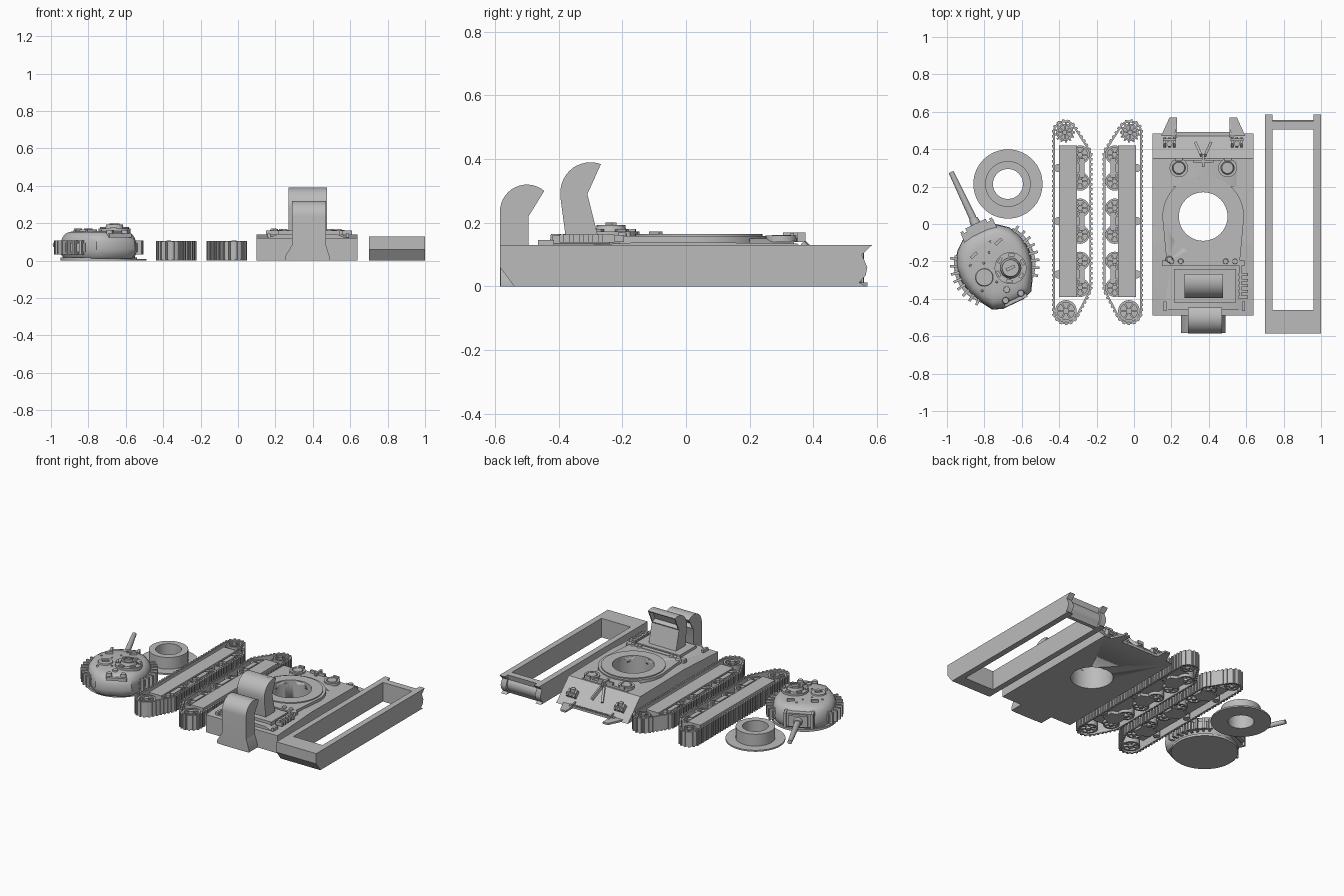
import bpy, bmesh, math
from math import sin, cos, pi, radians
from mathutils import Matrix, Vector, geometry

if "Cube" in bpy.data.objects:
    bpy.data.objects.remove(bpy.data.objects["Cube"])

grey = bpy.data.materials.new("plain_grey")
grey.use_nodes = True
grey.diffuse_color = (0.5, 0.5, 0.5, 1)
grey.node_tree.nodes["Principled BSDF"].inputs["Base Color"].default_value = (0.5, 0.5, 0.5, 1)


# ---------- helpers ----------
def finish(name, bm, matrix=Matrix()):
    bmesh.ops.recalc_face_normals(bm, faces=bm.faces)
    bm.transform(matrix)
    mesh = bpy.data.meshes.new(name)
    bm.to_mesh(mesh)
    bm.free()
    ob = bpy.data.objects.new(name, mesh)
    mesh.materials.append(grey)
    bpy.context.collection.objects.link(ob)
    bpy.ops.object.select_all(action="DESELECT")
    ob.select_set(True)
    bpy.context.view_layer.objects.active = ob
    bpy.ops.object.shade_smooth_by_angle(angle=radians(35))
    return ob


def add_box(bm, center, size, turn=0, tilt=0):
    m = Matrix.Translation(center) @ Matrix.Rotation(turn, 4, "Z") @ Matrix.Rotation(tilt, 4, "X")
    bmesh.ops.create_cube(bm, size=1, matrix=m @ Matrix.Diagonal((*size, 1)))


def add_cyl(bm, center, r, h, r2=None, n=28, rot=Matrix()):
    bmesh.ops.create_cone(bm, cap_ends=True, segments=n, radius1=r, radius2=r if r2 is None else r2,
                          depth=h, matrix=Matrix.Translation(center) @ rot)


def add_prism(bm, pts, axis, lo, hi):
    put = {"x": lambda p, d: (d, p[0], p[1]), "y": lambda p, d: (p[0], d, p[1]),
           "z": lambda p, d: (p[0], p[1], d)}[axis]
    a, b = ([bm.verts.new(put(p, d)) for p in pts] for d in (lo, hi))
    bm.faces.new(a)
    bm.faces.new(b[::-1])
    for i in range(len(pts)):
        j = (i + 1) % len(pts)
        bm.faces.new((a[i], a[j], b[j], b[i]))


def add_tube(bm, center, r_in, r_out, z0, z1, n=48):
    loops = [[bm.verts.new((center[0] + r * cos(2 * pi * i / n), center[1] + r * sin(2 * pi * i / n), z))
              for i in range(n)] for r, z in ((r_in, z0), (r_out, z0), (r_out, z1), (r_in, z1))]
    for k in range(4):
        a, b = loops[k], loops[(k + 1) % 4]
        for i in range(n):
            bm.faces.new((a[i], a[(i + 1) % n], b[(i + 1) % n], b[i]))


def arc(cx, cy, r, a0, a1, n=14):
    return [(cx + r * cos(radians(a0 + (a1 - a0) * i / n)), cy + r * sin(radians(a0 + (a1 - a0) * i / n)))
            for i in range(n + 1)]


def cut(ob, center, r):
    bm = bmesh.new()
    add_cyl(bm, center, r, 1, n=48)
    tool = finish("ring_cutter", bm)
    tool.hide_render = True
    mod = ob.modifiers.new("hole", "BOOLEAN")
    mod.operation, mod.solver, mod.object = "DIFFERENCE", "EXACT", tool
    bpy.context.view_layer.objects.active = ob
    bpy.ops.object.modifier_apply(modifier=mod.name)
    bpy.data.objects.remove(tool)


# ---------- lower hull tub ----------
bm = bmesh.new()
side = [(-.585, .13), (-.585, .06), (-.54, 0), (.565, 0), (.545, .012), (.565, .035),
        (.57, .06), (.553, .1), (.585, .13)]
for x0 in (.70, .96):
    add_prism(bm, side, "x", x0, x0 + .04)
add_prism(bm, [(-.585, .13), (-.585, .06), (-.54, 0), (-.46, 0), (-.46, .13)], "x", .74, .96)
add_prism(bm, [(.505, .13), (.505, 0), (.53, 0)] + arc(.5, .06, .055, -40, 40) + [(.55, .13)], "x", .74, .96)
finish("lower_hull_tub", bm)

# ---------- upper hull ----------
CX, RING_Y = .37, .04
bm = bmesh.new()
add_prism(bm, [(-.49, 0), (.485, 0), (.35, .135), (-.12, .14), (-.49, .12)], "x", .10, .64)
hull = finish("upper_hull", bm)
cut(hull, (CX, RING_Y, 0), .13)

# raised race plate: round in front, straight towards the rear
bm = bmesh.new()
add_prism(bm, [(.175, -.21)] + arc(CX, RING_Y, .218, 190, -10, 36) + [(.565, -.21)], "z", .12, .158)
race = finish("race_plate", bm)
cut(race, (CX, RING_Y, 0), .13)
bm = bmesh.new()
add_tube(bm, (CX, RING_Y), .13, .2, .15, .165)
finish("turret_race", bm)

# crowned roof towards the bow and the engine deck
bm = bmesh.new()
add_prism(bm, [(.16, .12), (.22, .15), (.52, .15), (.58, .12)], "y", .2, .34)
add_prism(bm, [(.13, .11), (.215, .142), (.525, .142), (.61, .11)], "y", -.46, -.2)
add_box(bm, (.38, -.33, .145), (.33, .18, .03))
add_box(bm, (CX, -.21, .15), (.44, .03, .022))
for x in (.2, .25, .49, .54):
    add_cyl(bm, (x, -.2, .158), .017, .022, .013, 16)
add_cyl(bm, (.19, -.19, .16), .022, .025, .014, 16)
for i in range(5):
    add_box(bm, (.585, -.27 - i * .03, .15), (.05, .014, .025))
add_box(bm, (.57, -.31, .15), (.012, .17, .025))
for x in (.165, .585):
    add_box(bm, (x, -.44, .135), (.016, .05, .02))
finish("deck_fittings", bm)

# bow: fender tips, lamp guards, travel lock, bolt strip
bm = bmesh.new()
for s in (-1, 1):
    X = lambda d: CX + s * d
    add_prism(bm, [(X(.23), .46), (X(.14), .46), (X(.14), .57), (X(.18), .57)], "z", 0, .012)
    add_prism(bm, [(.46, 0), (.57, 0), (.46, .035)], "x", X(.14), X(.148))
    for d in (.155, .18, .205):
        add_box(bm, (X(d), .435, .068), (.012, .05, .035), 0, radians(-45))
    add_box(bm, (X(.18), .45, .065), (.07, .012, .03))
    add_cyl(bm, (X(.18), .43, .08), .016, .04, n=14)
    add_box(bm, (X(.025), .40, .1), (.014, .1, .02), s * radians(-25), radians(-45))
    add_tube(bm, (X(.13), .3), .035, .05, .14, .16, 24)
    add_cyl(bm, (X(.13), .3, .15), .036, .022, .03)
    add_box(bm, (X(.13), .345, .16), (.04, .014, .02))
add_box(bm, (CX, .335, .158), (.11, .014, .02))
add_box(bm, (CX, .34, .155), (.014, .07, .03))
for i in range(17):
    add_cyl(bm, (.22 + i * .3 / 16, .486, .012), .007, .02, n=8)
add_box(bm, (CX, .48, .008), (.34, .025, .014))
finish("bow_fittings", bm)


# ---------- wading trunks ----------
def trunk(name, profile, mouth, x0, x1):
    bm = bmesh.new()
    add_prism(bm, profile, "x", x0, x1)
    bmesh.ops.recalc_face_normals(bm, faces=bm.faces)
    target = Vector(((x0 + x1) / 2, *mouth))
    face = min(bm.faces, key=lambda f: (f.calc_center_median() - target).length)
    bmesh.ops.inset_region(bm, faces=[face], thickness=.01)
    bmesh.ops.inset_region(bm, faces=[face], thickness=.0005, depth=-.03)
    finish(name, bm)


trunk("front_trunk", [(-.27, .13), (-.375, .13), (-.395, .28)] + arc(-.3, .295, .095, 180, 70)
      + [(-.31, .29)], (-.289, .337), .27, .475)
trunk("rear_trunk", [(-.495, 0), (-.585, 0)] + arc(-.5, .235, .085, 180, 50)
      + [(-.495, .22)], (-.47, .26), .29, .47)
bm = bmesh.new()
add_prism(bm, [(.25, 0), (.25, .02), (.29, .085), (.47, .085), (.49, .02), (.49, 0)], "y", -.583, -.48)
finish("rear_trunk_base", bm)

# ---------- tracks lying on their sides ----------
SPROCKET, IDLER = (-.37, .49), (-.364, -.465)
WHEELS = [(-.288, .37 - .142 * i) for i in range(6)]


def track_path(links):
    cloud = []
    for c, r in [(SPROCKET, .058), (IDLER, .064), (WHEELS[0], .054), (WHEELS[-1], .054)]:
        cloud += arc(*c, r, 0, 350, 35)
    loop = [Vector(cloud[i]) for i in geometry.convex_hull_2d(cloud)]
    loop.append(loop[0])
    total = sum((b - a).length for a, b in zip(loop, loop[1:]))
    step, need, out = total / links, 0, []
    for a, b in zip(loop, loop[1:]):
        seg = (b - a).length
        while need < seg and len(out) < links:
            out.append((a.lerp(b, need / seg), math.atan2(b.y - a.y, b.x - a.x)))
            need += step
        need -= seg
    return out, step


def wheel(bm, c, r, spokes, z0, z1):
    mid = (z0 + z1) / 2
    add_tube(bm, c, r * .78, r, z0, z1, 28)
    add_cyl(bm, (*c, mid), r * .8, (z1 - z0) * .6)
    add_cyl(bm, (*c, mid), r * .28, z1 - z0 + .016, n=16)
    for i in range(spokes):
        add_box(bm, (*c, mid), (r * 1.6, r * .16, (z1 - z0) * .9), pi * i / spokes)


def track(side_name, mirror):
    bm = bmesh.new()
    path, step = track_path(88)
    for p, a in path:
        add_box(bm, (*p, .0525), (step * 1.1, .01, .1), a)
        add_box(bm, (p.x + .004 * sin(a), p.y - .004 * cos(a), .0525), (step * .5, .015, .105), a)
    finish(side_name + "_track_belt", bm, mirror)

    bm = bmesh.new()
    for c in WHEELS:
        wheel(bm, c, .05, 3, .012, .09)
    wheel(bm, IDLER, .058, 3, .012, .095)
    wheel(bm, SPROCKET, .046, 4, .012, .1)
    for i in range(13):
        a = 2 * pi * i / 13
        for z in (.03, .08):
            add_box(bm, (SPROCKET[0] + .047 * cos(a), SPROCKET[1] + .047 * sin(a), z), (.016, .01, .012), a)
    finish(side_name + "_track_wheels", bm, mirror)

    # mounting beam, bogie brackets and return rollers
    bm = bmesh.new()
    add_box(bm, (-.353, .015, .065), (.095, .81, .07))
    for i in range(3):
        y = .299 - .284 * i
        add_prism(bm, [(-.38, y - .035), (-.38, y + .035), (-.29, y + .075), (-.275, y + .02),
                       (-.275, y - .02), (-.29, y - .075)], "z", .012, .06)
        add_cyl(bm, (-.405, y, .045), .022, .07, n=18)
        add_box(bm, (-.28, y, .055), (.03, .1, .085))
    finish(side_name + "_suspension", bm, mirror)


track("left", Matrix())
track("right", Matrix.Translation((-.391, 0, 0)) @ Matrix.Diagonal((-1, 1, 1, 1)))

# ---------- display ring ----------
bm = bmesh.new()
add_tube(bm, (-.674, .214), .08, .185, 0, .01, 64)
add_tube(bm, (-.674, .214), .08, .122, .005, .09, 64)
finish("turret_collar", bm)

# ---------- turret ----------
M = Matrix.Translation((-.745, -.215, 0)) @ Matrix.Rotation(radians(25.3), 4, "Z")
half = [(.05, .2), (.10, .19), (.155, .145), (.19, .08), (.2, 0), (.187, -.08), (.155, -.15),
        (.115, -.215), (.06, -.235)]
outline = half + [(-x, y) for x, y in half[::-1]]
bm = bmesh.new()
rings = [[bm.verts.new((x * s, y * s, z)) for x, y in outline] for s, z in
         ((.9, .012), (.97, .03), (1, .06), (.98, .1), (.94, .125), (.87, .143), (.77, .153), (.6, .158))]
for a, b in zip(rings, rings[1:]):
    for i in range(len(a)):
        j = (i + 1) % len(a)
        bm.faces.new((a[i], a[j], b[j], b[i]))
bm.faces.new(rings[0])
bm.faces.new(rings[-1])
finish("turret_body", bm, M)

bm = bmesh.new()
add_cyl(bm, (0, 0, .008), .205, .016, n=56)
finish("turret_base", bm, M)

lie = Matrix.Rotation(-pi / 2, 4, "X")
bm = bmesh.new()
add_box(bm, (0, .195, .085), (.19, .05, .09))
add_box(bm, (0, .225, .085), (.12, .03, .075))
add_cyl(bm, (0, .245, .085), .03, .05, .024, rot=lie)
add_cyl(bm, (0, .395, .085), .02, .3, .014, rot=lie)
for s in (-1, 1):
    add_box(bm, (s * .085, .205, .085), (.016, .055, .1))
finish("gun_and_mantlet", bm, M)

bm = bmesh.new()
add_tube(bm, (.068, -.055), .055, .085, .145, .172)
add_cyl(bm, (.068, -.055, .17), .058, .035, .045)
add_tube(bm, (.068, -.055), .035, .045, .18, .193, 32)
add_box(bm, (.068, -.055, .192), (.05, .016, .016))
for i in range(6):
    a = pi * i / 3
    add_box(bm, (.068 + .07 * cos(a), -.055 + .07 * sin(a), .175), (.016, .032, .012), a)
finish("commander_cupola", bm, M)

bm = bmesh.new()
add_cyl(bm, (-.08, -.04, .158), .05, .016, .045)
for x, y in ((-.08, .09), (.07, .1), (-.08, -.04)):
    add_box(bm, (x, y, .163), (.045, .016, .02), .3)
for x, y in ((-.03, -.2), (.06, -.2), (.0, -.15)):
    add_cyl(bm, (x, y, .15), .02, .03, .016, 16)
add_box(bm, (.02, -.222, .135), (.13, .02, .02))
for x, y in ((-.12, .05), (-.05, .03), (0, .07), (.03, .12), (-.03, -.09), (-.12, -.1)):
    add_cyl(bm, (x, y, .157), .008, .012, .005, 10)
finish("roof_fittings", bm, M)

# spare links hung around the turret flanks
bm = bmesh.new()
for s in (-1, 1):
    for i in range(8):
        a = radians(33 - i * 10.5)
        c = (s * .212 * cos(a), .212 * sin(a))
        add_box(bm, (*c, .07), (.056, .014, .075), s * a)
        add_box(bm, (c[0] * .98, c[1] * .98, .07), (.02, .038, .05), s * a)
finish("spare_links", bm, M)
